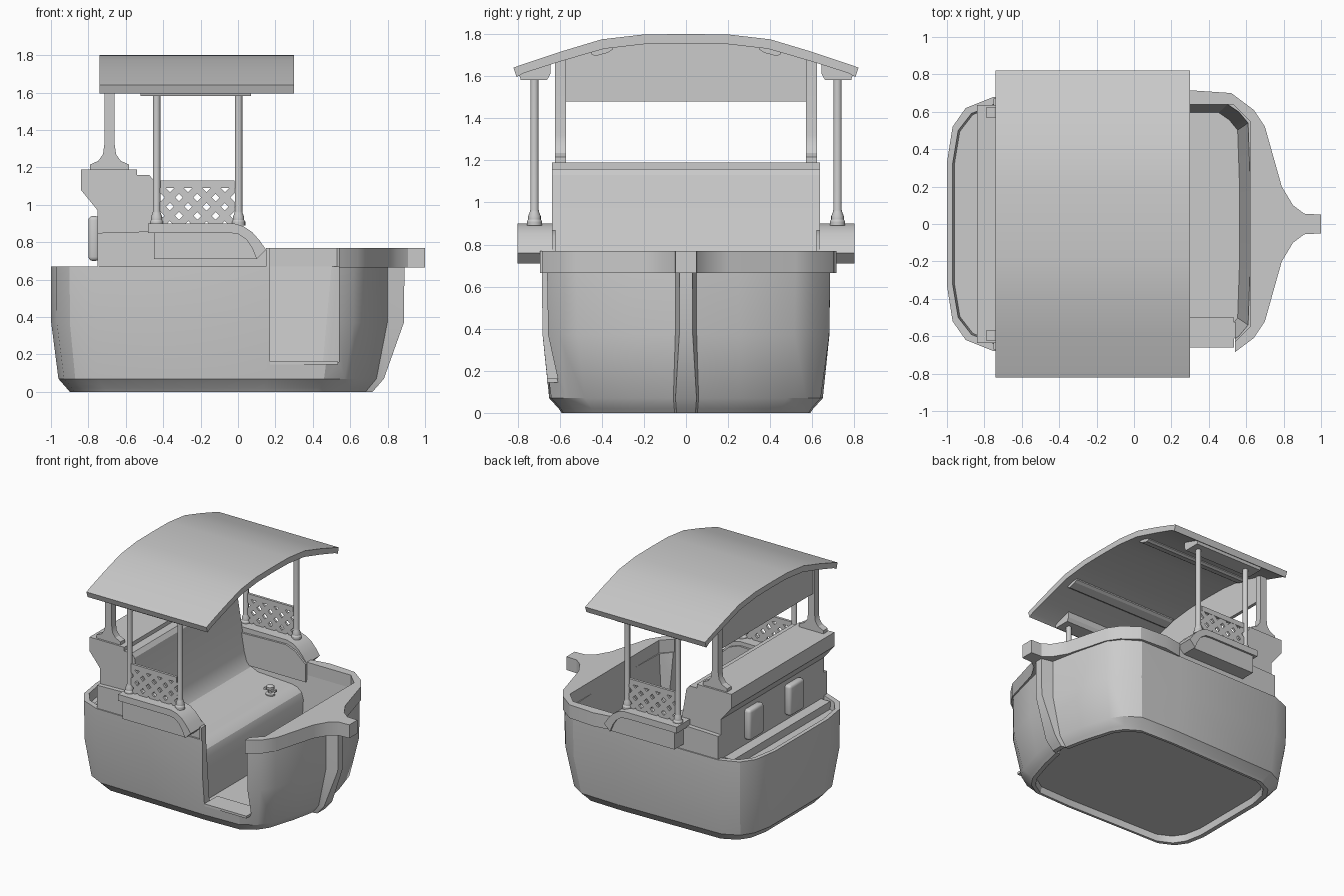
import bpy, bmesh, math
from mathutils import Vector

if "Cube" in bpy.data.objects:
    bpy.data.objects.remove(bpy.data.objects["Cube"])


def finish(name, bm, smooth=30):
    bmesh.ops.recalc_face_normals(bm, faces=bm.faces)
    if bm.calc_volume(signed=True) < 0:
        bmesh.ops.reverse_faces(bm, faces=bm.faces)
    me = bpy.data.meshes.new(name)
    bm.to_mesh(me)
    bm.free()
    ob = bpy.data.objects.new(name, me)
    bpy.context.collection.objects.link(ob)
    bpy.ops.object.select_all(action='DESELECT')
    bpy.context.view_layer.objects.active = ob
    ob.select_set(True)
    if smooth:
        bpy.ops.object.shade_smooth_by_angle(angle=math.radians(smooth))
    return ob


def loft(name, rings, smooth=30):
    """Skin closed rings of equal length and cap both ends."""
    bm = bmesh.new()
    vs = [[bm.verts.new(p) for p in r] for r in rings]
    n = len(vs[0])
    for a, b in zip(vs, vs[1:]):
        for i in range(n):
            j = (i + 1) % n
            bm.faces.new((a[i], a[j], b[j], b[i]))
    bm.faces.new(vs[0])
    bm.faces.new(vs[-1])
    return finish(name, bm, smooth)


def prism(name, prof, axis, a, b, smooth=30):
    """Extrude a 2D profile along an axis from a to b."""
    put = {'x': lambda p, t: (t, p[0], p[1]),
           'y': lambda p, t: (p[0], t, p[1]),
           'z': lambda p, t: (p[0], p[1], t)}[axis]
    return loft(name, [[put(p, t) for p in prof] for t in (a, b)], smooth)


def box(name, x0, x1, y0, y1, z0, z1):
    return prism(name, [(x0, z0), (x1, z0), (x1, z1), (x0, z1)], 'y', y0, y1, 0)


def lathe(name, x, y, prof, n=16):
    ring = [(math.cos(2 * math.pi * i / n), math.sin(2 * math.pi * i / n)) for i in range(n)]
    return loft(name, [[(x + r * c, y + r * s, z) for c, s in ring] for r, z in prof])


def modify(ob, kind, **kw):
    m = ob.modifiers.new(kind, kind)
    for k, v in kw.items():
        setattr(m, k, v)
    bpy.context.view_layer.objects.active = ob
    bpy.ops.object.modifier_apply(modifier=m.name)


def both(half):
    return half + [(x, -y) for x, y in reversed(half)]


# hull: half outlines from stern to stem, lofted upward then down inside
top = [(-1, .33), (-.97, .52), (-.9, .62), (-.75, .68), (.15, .685), (.5, .685),
       (.62, .61), (.69, .52), (.76, .25), (.80, .05), (.89, .03)]
low = [(-.96, .33), (-.93, .48), (-.87, .57), (-.75, .63), (.15, .65), (.46, .64),
       (.57, .57), (.63, .48), (.70, .25), (.74, .06), (.78, .05)]
inn = [(-.97, .32), (-.94, .5), (-.87, .59), (-.75, .64), (.15, .64), (.5, .64),
       (.56, .6), (.61, .54), (.62, .25), (.62, .07), (.62, .03)]


def ring(half, z, sx=1, sy=1):
    return [((x + .09) * sx - .09, y * sy, z) for x, y in both(half)]


mid = [(a[0] * .03 + b[0] * .97, a[1] * .1 + b[1] * .9) for a, b in zip(low, top)]
hull = loft('hull', [ring(low, .05, .88, .87), ring(low, 0, .89, .88), ring(low, 0, .93, .91),
                     ring(low, .02, .95, .93), ring(low, .07), ring(mid, .37), ring(top, .67),
                     ring(inn, .67), ring(inn, .15, .92, .93)])

# bow rail with prow
outer = [(.15, .69), (.3, .715), (.52, .70), (.64, .61), (.70, .52), (.79, .2),
         (.85, .1), (.91, .055), (1, .05)]
inner = [(.15, .64), (.53, .64), (.62, .55)]
rail = prism('bow_rail', both(outer) + [(x, -y) for x, y in inner] + inner[::-1], 'z', .665, .77)

# doorway cut through the side
cutter = box('door_cutter', .17, .54, -.9, -.5, .16, 1)
cutter.hide_render = True
for ob in (hull, rail):
    modify(ob, 'BOOLEAN', operation='DIFFERENCE', object=cutter, solver='EXACT')
bpy.data.objects.remove(cutter)
box('door_sill', .17, .535, -.66, -.5, .145, .163)

# stern trough and step
prism('stern_deck', both([(-.965, .32), (-.935, .5), (-.865, .59), (-.72, .63)]), 'z', .55, .6)
box('stern_step', -.83, -.74, -.6, .6, .58, .66)

# seat with backrest
prism('seat', [(-.7, .15), (-.75, .4), (-.75, .97), (-.84, 1.08), (-.84, 1.19), (-.54, 1.19),
               (-.54, 1.16), (-.475, 1.16), (-.45, 1.13), (-.38, .72), (-.36, .65), (-.33, .61),
               (-.27, .585), (.02, .57), (.07, .56), (.11, .53), (.13, .48), (.13, .15)],
      'y', -.637, .637)
for y in (-.24, .26):
    pad = box('rear_pad', -.8, -.74, y - .09, y + .09, .7, .94)
    modify(pad, 'BEVEL', width=.022, segments=3)
    bpy.ops.object.shade_smooth_by_angle(angle=math.radians(30))

# small control knob on the seat
lathe('control_knob', .0, .4, [(.035, .565), (.035, .58), (.015, .585), (.015, .61),
                               (.03, .615), (.03, .635), (.015, .645)], 12)
box('control_lever', -.05, .05, .39, .41, .6, .615)

# curved roof
arc = [(0, 1.8), (.2, 1.798), (.4, 1.775), (.6, 1.715), (.78, 1.655), (.82, 1.64)]
under = [(.805, 1.595), (.77, 1.615), (.59, 1.672), (.39, 1.73), (.19, 1.753), (0, 1.756)]
half = arc + under
prism('roof', half + [(-y, z) for y, z in half[-2:0:-1]], 'x', -.74, .3, 25)
arch = [(0, 1.77), (.2, 1.765), (.4, 1.74), (.57, 1.69), (.57, 1.48)]
prism('rear_roof_panel', arch + [(-y, z) for y, z in arch[:0:-1]], 'x', -.7, -.675)


def lattice(y):
    """Crossing slats clipped to a rectangle."""
    x0, x1, z0, z1, w = -.415, -.02, .89, 1.1, .02
    bm = bmesh.new()
    for d in (1, -1):
        for k in range(-8, 9):
            c = -.2175 + k * .098
            pts = []
            for t in (z0, z1):
                x = c + d * (t - .99)
                xc = min(max(x, x0), x1)
                pts.append(Vector((xc, 0, t + d * (xc - x))))
            if not all(z0 - .001 <= p.z <= z1 + .001 for p in pts):
                continue
            a, b = pts
            if (b - a).length < .02:
                continue
            n = Vector((-d, 0, 1)).normalized() * w
            h = Vector((0, .008, 0))
            mv = Vector((0, y, 0))
            q = [bm.verts.new(p + mv + s) for s in (-h, h) for p in (a - n, b - n, b + n, a + n)]
            for f in ((0, 1, 2, 3), (7, 6, 5, 4), (0, 4, 5, 1), (1, 5, 6, 2), (2, 6, 7, 3), (3, 7, 4, 0)):
                bm.faces.new([q[i] for i in f])
    finish('lattice_screen', bm, 0)


# side parts, repeated left and right
for s in (-1, 1):
    # side wall and armrest
    prism('side_wall', [(-.75, .62), (-.75, .85), (-.02, .87), (.06, .84), (.15, .76), (.15, .62)],
          'y', s * .62, s * .672)
    prism('armrest', [(-.48, .9), (-.02, .9), (.03, .885), (.075, .855), (.115, .81), (.15, .76),
                      (.1, .71), (.075, .77), (.045, .815), (0, .845), (-.05, .85), (-.48, .85)],
          'y', s * .635, s * .8)
    prism('armrest_block', [(-.45, .71), (-.45, .86), (-.03, .86), (.02, .84), (.07, .79), (.1, .71)],
          'y', s * .66, s * .785)
    # roof posts with collars
    for x in (-.435, .003):
        lathe('roof_post', x, s * .72, [(.036, .89), (.036, .91), (.03, .92), (.03, .935),
                                        (.022, .955), (.02, .965), (.02, 1.6)])
    prism('post_beam', [(s * y, z) for y, z in ((.645, 1.665), (.645, 1.61), (.66, 1.582),
                                               (.785, 1.582), (.795, 1.615))], 'x', -.52, .07, 0)
    # lattice panel with header
    lattice(s * .72)
    box('lattice_header', -.415, -.02, s * .71, s * .73, 1.09, 1.13)
    # flared rear bracket
    fl = [(.105, 1.19), (.105, 1.215), (.06, 1.235), (.035, 1.27), (.028, 1.32), (.028, 1.68)]
    prism('rear_bracket', [(-.687 + a, z) for a, z in fl] + [(-.687 - a, z) for a, z in fl[::-1]],
          'y', s * .57, s * .622)
    # ceiling strip
    prism('ceiling_strip', [(s * y, z) for y, z in ((.35, 1.745), (.35, 1.725), (.37, 1.712),
                                                   (.43, 1.695), (.45, 1.705), (.45, 1.725))],
          'x', -.66, .24, 0)
